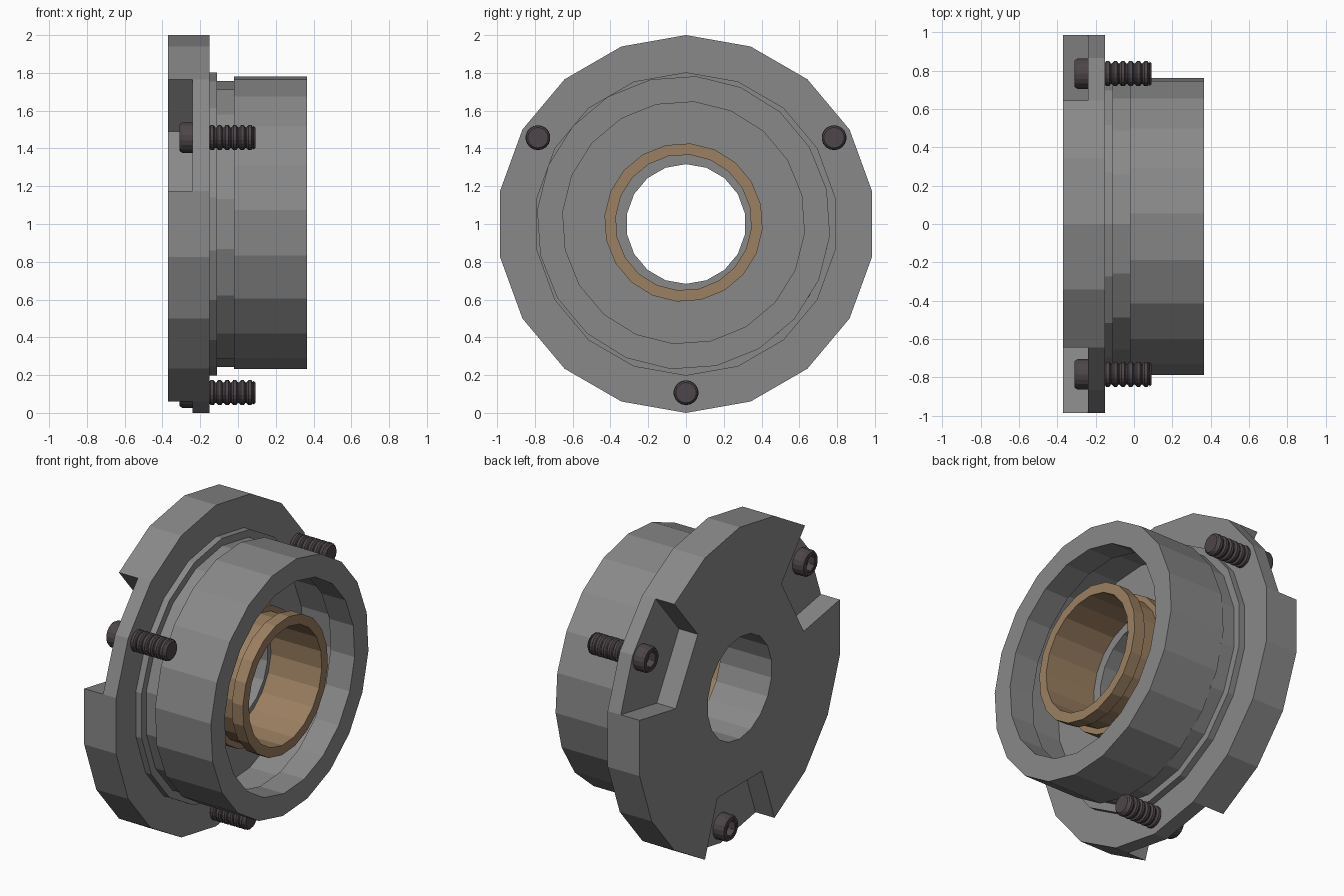
import bpy, bmesh, math

if "Cube" in bpy.data.objects:
    bpy.data.objects.remove(bpy.data.objects["Cube"])

def material(name, rgb):
    m = bpy.data.materials.new(name)
    m.diffuse_color = (*rgb, 1)
    m.use_nodes = True
    m.node_tree.nodes["Principled BSDF"].inputs["Base Color"].default_value = m.diffuse_color
    return m

STEEL = material("grey steel", (0.25, 0.25, 0.25))
BRONZE = material("bronze", (0.33, 0.215, 0.12))
DARK = material("dark screw steel", (0.075, 0.06, 0.067))


def finish(name, bm, mat):
    bmesh.ops.remove_doubles(bm, verts=bm.verts, dist=1e-5)
    bmesh.ops.recalc_face_normals(bm, faces=bm.faces)
    me = bpy.data.meshes.new(name)
    bm.to_mesh(me)
    bm.free()
    me.materials.append(mat)
    ob = bpy.data.objects.new(name, me)
    bpy.context.collection.objects.link(ob)
    return ob


def revolve(name, profile, sides, mat, y=0.0, z=1.0, phase=0.0):
    """Spin a closed (x, radius) profile round an axis along x."""
    bm = bmesh.new()
    rings = []
    for i in range(sides):
        a = math.radians(phase) + math.tau * i / sides
        rings.append([bm.verts.new((x, y + r * math.sin(a), z + r * math.cos(a)))
                      for x, r in profile])
    n = len(profile)
    for i in range(sides):
        p, q = rings[i], rings[(i + 1) % sides]
        for j in range(n):
            k = (j + 1) % n
            if profile[j][1] == 0 and profile[k][1] == 0:
                continue
            bm.faces.new((p[j], p[k], q[k], q[j]))
    bmesh.ops.dissolve_degenerate(bm, dist=1e-6, edges=bm.edges)
    return finish(name, bm, mat)


# Flange with stepped hub and through hole
flange = revolve("flange", [(-0.37, 0.317), (-0.37, 1.0), (-0.15, 1.0), (-0.15, 0.803),
                            (-0.11, 0.803), (-0.11, 0.757), (-0.015, 0.757),
                            (-0.015, 0.317)], 18, STEEL)

# Three screw pockets cut from the back of the flange
for ang in (60, 180, 300):
    bm = bmesh.new()
    outline = [(0.64, -20), (1.3, -20), (1.3, 20), (0.64, 20)]
    verts = [bm.verts.new((-0.5, r * math.sin(math.radians(ang + d)),
                           1 + r * math.cos(math.radians(ang + d)))) for r, d in outline]
    face = bm.faces.new(verts)
    ext = bmesh.ops.extrude_face_region(bm, geom=[face])
    bmesh.ops.translate(bm, vec=(0.26, 0, 0),
                        verts=[v for v in ext["geom"] if isinstance(v, bmesh.types.BMVert)])
    cutter = finish("pocket_cutter", bm, STEEL)
    cutter.hide_render = True
    mod = flange.modifiers.new("pocket", 'BOOLEAN')
    mod.operation, mod.solver, mod.object = 'DIFFERENCE', 'EXACT', cutter
    bpy.context.view_layer.objects.active = flange
    bpy.ops.object.modifier_apply(modifier=mod.name)
    bpy.data.objects.remove(cutter)

# Cup, open at the right, with a wider bore behind its lip
revolve("cup", [(-0.02, 0.778), (0.365, 0.778), (0.365, 0.642), (0.2, 0.642),
                (0.2, 0.675), (-0.02, 0.675)], 20, STEEL, -0.013, 1.007, 5)

# Bronze spool-shaped bushing
revolve("bushing", [(-0.02, 0.36), (-0.02, 0.42), (0.13, 0.42), (0.13, 0.385),
                    (0.26, 0.385), (0.26, 0.42), (0.335, 0.42), (0.335, 0.36)],
        20, BRONZE, -0.013, 1.008, 5)

# Socket screws: recessed head and ribbed thread
for n, ang in enumerate((60, 180, 300)):
    y = 0.905 * math.sin(math.radians(ang))
    z = 1.007 + 0.9 * math.cos(math.radians(ang))
    revolve(f"screw_head_{n + 1}", [(-0.24, 0), (-0.24, 0.08), (-0.295, 0.08), (-0.31, 0.07),
                                    (-0.31, 0.055), (-0.265, 0.042), (-0.265, 0)],
            18, DARK, y, z)
    # Hexagonal socket liner
    revolve(f"screw_socket_{n + 1}", [(-0.309, 0.046), (-0.309, 0.06), (-0.26, 0.06),
                                      (-0.26, 0.046)], 6, DARK, y, z)
    thread = [(-0.245, 0), (-0.245, 0.055)]
    for k in range(8):
        x = -0.235 + 0.04 * k
        thread += [(x, 0.055), (x + 0.01, 0.066), (x + 0.026, 0.066), (x + 0.034, 0.055)]
    thread += [(0.082, 0.064), (0.092, 0.054), (0.092, 0)]
    revolve(f"screw_thread_{n + 1}", thread, 18, DARK, y, z)
